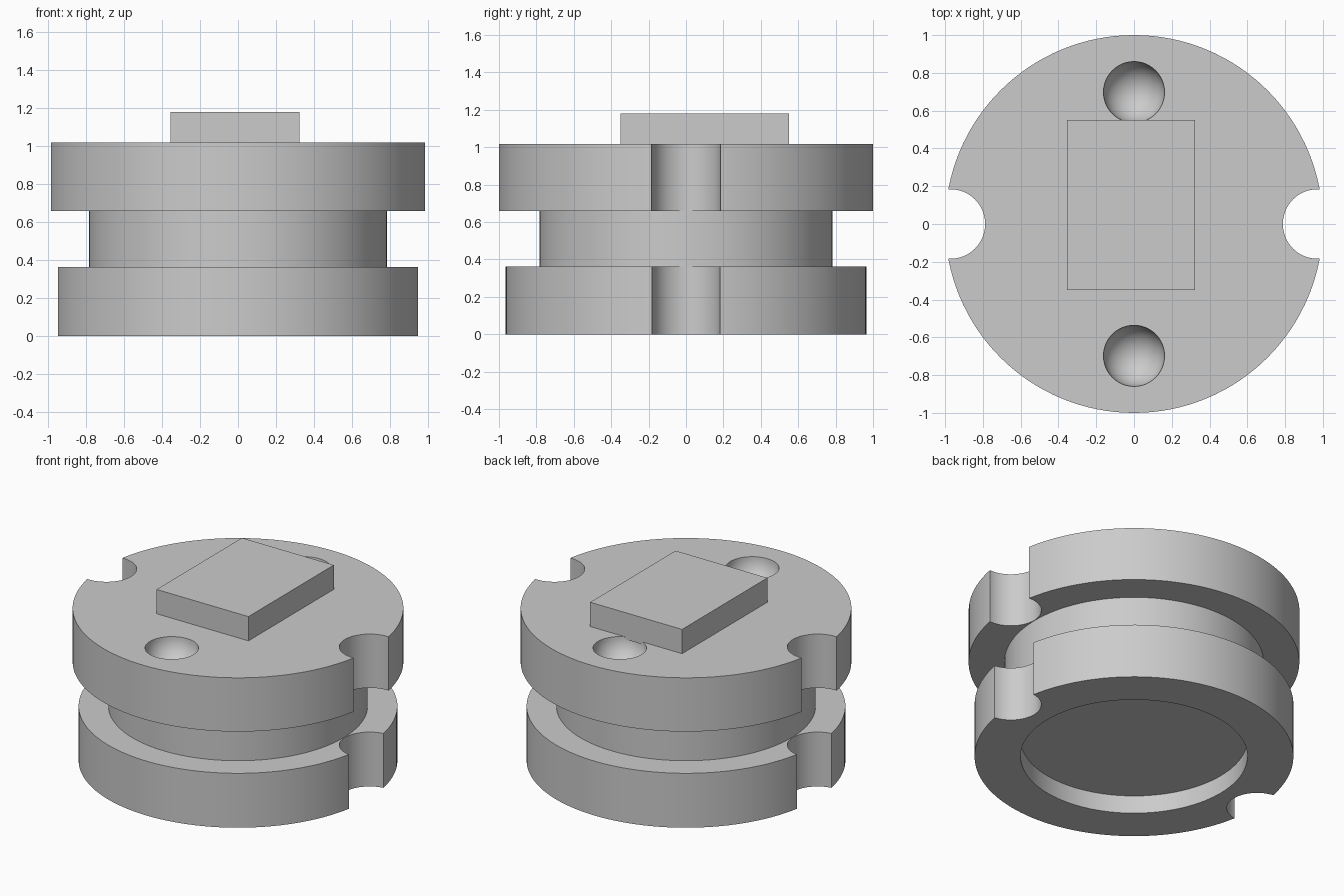
import bpy
import bmesh
import math
from mathutils import Matrix

if "Cube" in bpy.data.objects:
    bpy.data.objects.remove(bpy.data.objects["Cube"], do_unlink=True)

# One plain grey for everything
grey = bpy.data.materials.new("mid grey")
grey.use_nodes = True
COLOUR = (0.6, 0.6, 0.6, 1)
grey.diffuse_color = COLOUR
grey.node_tree.nodes["Principled BSDF"].inputs["Base Color"].default_value = COLOUR

TOP = 1.017


def make_object(name, bm):
    bmesh.ops.recalc_face_normals(bm, faces=bm.faces)
    mesh = bpy.data.meshes.new(name)
    bm.to_mesh(mesh)
    bm.free()
    mesh.materials.append(grey)
    obj = bpy.data.objects.new(name, mesh)
    bpy.context.collection.objects.link(obj)
    return obj


def lathe(name, profile, steps=128):
    """Spin an (r, z) profile around z."""
    bm = bmesh.new()
    verts = [bm.verts.new((r, 0, z)) for r, z in profile]
    edges = [bm.edges.new(pair) for pair in zip(verts, verts[1:])]
    bmesh.ops.spin(bm, geom=verts + edges, cent=(0, 0, 0), axis=(0, 0, 1),
                   angle=2 * math.pi, steps=steps)
    bmesh.ops.remove_doubles(bm, verts=bm.verts, dist=0.0001)
    return make_object(name, bm)


def activate(obj):
    bpy.ops.object.select_all(action="DESELECT")
    obj.select_set(True)
    bpy.context.view_layer.objects.active = obj


def cut(obj, cutter):
    cutter.hide_render = True
    mod = obj.modifiers.new("cut", "BOOLEAN")
    mod.operation = "DIFFERENCE"
    mod.solver = "EXACT"
    mod.object = cutter
    activate(obj)
    bpy.ops.object.modifier_apply(modifier=mod.name)
    bpy.data.objects.remove(cutter, do_unlink=True)


# Spool body: lower flange with a recess underneath, neck, upper flange
body = lathe("spool_body", [
    (0, 0.12), (0.686, 0.12), (0.686, 0), (0.964, 0), (0.964, 0.363),
    (0.784, 0.363), (0.784, 0.658), (1, 0.658), (1, TOP), (0, TOP)])

for side in (-1, 1):
    # Round side notches through both flanges
    bm = bmesh.new()
    bmesh.ops.create_cone(bm, cap_ends=True, segments=64, radius1=0.184,
                          radius2=0.184, depth=3,
                          matrix=Matrix.Translation((side * 0.972, 0, 0.5)))
    cut(body, make_object("notch_cutter", bm))
    # Bowl-shaped dimples in the top
    bm = bmesh.new()
    bmesh.ops.create_uvsphere(bm, u_segments=48, v_segments=24, radius=0.162,
                              matrix=Matrix.Translation((0, side * 0.698, TOP + 0.001)))
    cut(body, make_object("dimple_cutter", bm))

activate(body)
bpy.ops.object.shade_smooth_by_angle(angle=math.radians(30))

# Raised rectangular block on top, slightly off centre
bm = bmesh.new()
bmesh.ops.create_cube(bm, size=1, matrix=Matrix.Translation((-0.017, 0.1, 1.09))
                      @ Matrix.Diagonal((0.678, 0.9, 0.178, 1)))
make_object("top_block", bm)
